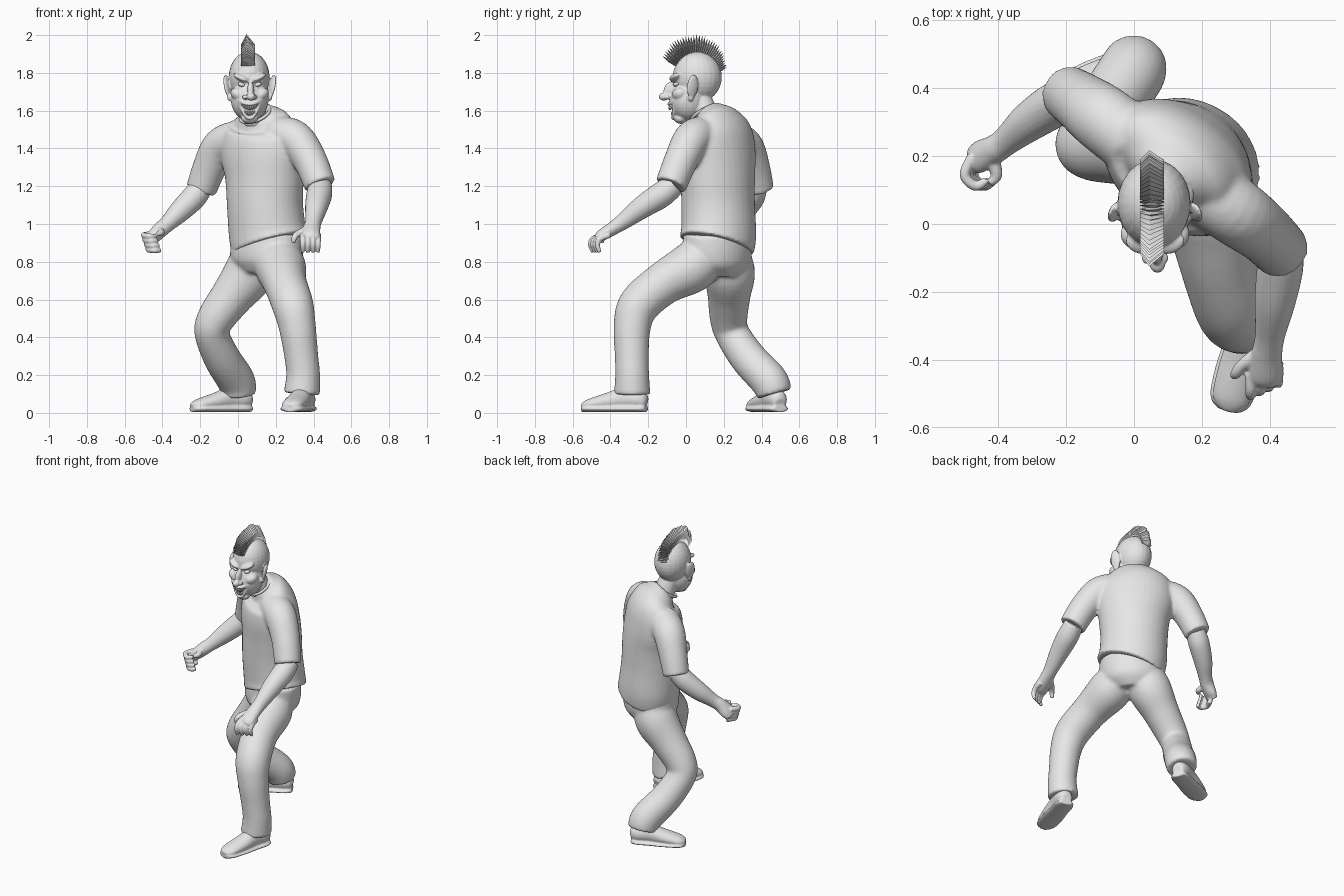
import bpy, bmesh, math, random
from mathutils import Vector, Matrix, Euler

random.seed(4)
if "Cube" in bpy.data.objects:
    bpy.data.objects.remove(bpy.data.objects["Cube"], do_unlink=True)

GREY = (0.8, 0.8, 0.8, 1)
clay = bpy.data.materials.new("plain grey")
clay.use_nodes = True
clay.diffuse_color = GREY
next(n for n in clay.node_tree.nodes if n.type == 'BSDF_PRINCIPLED').inputs["Base Color"].default_value = GREY


def spline(rows, k=6):
    """Smooth curve through the given rows of numbers."""
    rows = [tuple(r) + (r[3],) * (5 - len(r)) for r in rows]
    p = [rows[0]] + rows + [rows[-1]]
    out = []
    for q in zip(p, p[1:], p[2:], p[3:]):
        for j in range(k):
            t = j / k
            out.append([0.5 * (2*b + (c-a)*t + (2*a - 5*b + 4*c - d)*t**2 + (3*b - a - 3*c + d)*t**3)
                        for a, b, c, d in zip(*q)])
    return out + [list(rows[-1])]


def loft(bm, rows, side=(1, 0, 0), n=24):
    """Tube of elliptical rings; each row is x, y, z, radius (and second radius)."""
    rows = spline(rows)
    pos = [Vector(r[:3]) for r in rows]
    rings = []
    for i, r in enumerate(rows):
        t = (pos[min(i + 1, len(pos) - 1)] - pos[max(i - 1, 0)]).normalized()
        u = Vector(side)
        u = (u - t * u.dot(t)).normalized()
        v = t.cross(u)
        rings.append([bm.verts.new(pos[i] + u * r[3] * math.cos(w) + v * r[4] * math.sin(w))
                      for w in (math.tau * k / n for k in range(n))])
    for a, b in zip(rings, rings[1:]):
        for k in range(n):
            bm.faces.new((a[k], a[(k + 1) % n], b[(k + 1) % n], b[k]))
    bm.faces.new(rings[0][::-1])
    bm.faces.new(rings[-1])


def ball(bm, c, r, rot=(0, 0, 0)):
    m = Matrix.Translation(c) @ Euler(rot).to_matrix().to_4x4() @ Matrix.Diagonal((*r, 1))
    bmesh.ops.create_uvsphere(bm, u_segments=24, v_segments=16, radius=1, matrix=m)


def make(name, bm, voxel=0, relax=6, smooth=True):
    """Turn a bmesh into an object, optionally fusing its pieces into one skin."""
    bmesh.ops.recalc_face_normals(bm, faces=bm.faces)
    for f in bm.faces:
        f.smooth = smooth
    me = bpy.data.meshes.new(name)
    bm.to_mesh(me)
    bm.free()
    me.materials.append(clay)
    ob = bpy.data.objects.new(name, me)
    bpy.context.collection.objects.link(ob)
    if voxel:
        m = ob.modifiers.new("fuse", 'REMESH')
        m.mode, m.voxel_size, m.use_smooth_shade = 'VOXEL', voxel, True
        m = ob.modifiers.new("relax", 'SMOOTH')
        m.factor, m.iterations = 0.5, relax


# Shirt: twisted torso with both sleeves
ACROSS = (0.8, -0.6, 0)
bm = bmesh.new()
loft(bm, [(.17, .163, .89, .218, .192), (.156, .173, .955, .214, .19), (.143, .17, 1.1, .21, .186),
          (.14, .168, 1.25, .222, .182), (.13, .166, 1.37, .243, .176), (.125, .165, 1.47, .235, .16),
          (.12, .15, 1.53, .19, .135), (.107, .13, 1.562, .135, .1), (.094, .108, 1.585, .088, .076)], ACROSS, 36)
loft(bm, [(.2, .1, 1.475, .098), (.3, .035, 1.45, .1), (.38, -.025, 1.34, .09), (.435, -.08, 1.205, .084)])
loft(bm, [(0, .24, 1.45, .1), (-.09, .31, 1.41, .1), (-.15, .355, 1.3, .09), (-.195, .385, 1.18, .082)])
make("shirt", bm, .01, 7)

# Collar ring
tilt = Vector((-.33, -.45, .85)).to_track_quat('Z', 'Y').to_euler()
bpy.ops.mesh.primitive_torus_add(major_radius=.082, minor_radius=.009, major_segments=36, minor_segments=10,
                                 location=(.09, .102, 1.582), rotation=tilt)
collar = bpy.context.object
collar.name = "collar"
collar.data.materials.append(clay)
bpy.ops.object.shade_smooth()

# Trousers: pelvis, forward leg and trailing leg
bm = bmesh.new()
loft(bm, [(.158, .165, .95, .2, .165), (.152, .165, .86, .205, .172), (.145, .163, .79, .19, .163),
          (.14, .16, .73, .12, .12)], ACROSS, 36)
loft(bm, [(.2, .1, .84, .12), (.225, .03, .77, .135), (.25, -.12, .685, .115), (.29, -.25, .57, .11),
          (.315, -.285, .45, .098), (.335, -.287, .3, .09), (.345, -.285, .2, .09), (.338, -.285, .1, .097)])
loft(bm, [(.1, .21, .84, .125), (.06, .23, .74, .136), (-.03, .228, .62, .114), (-.117, .226, .5, .1),
          (-.138, .245, .42, .092), (-.085, .33, .29, .097), (-.01, .44, .17, .1), (0, .467, .1, .094)])
make("trousers", bm, .01, 9)


# Shoes: rounded upper fused to a low welted sole
def shoe(name, heel, toe):
    heel, toe = Vector(heel), Vector(toe)
    d = toe - heel
    side = (-d.y, d.x, 0)
    upper = [(0, .05, .028, .03), (.04, .055, .042, .045), (.14, .07, .054, .056), (.35, .075, .055, .06),
             (.6, .06, .061, .046), (.85, .045, .058, .033), (.95, .037, .045, .024), (1, .032, .02, .014)]
    bm = bmesh.new()
    for grow, flat in ((0, False), (.009, True)):
        loft(bm, [(*(heel + d * t).to_2d(), .022 if flat else z, a + grow, .018 if flat else b)
                  for t, z, a, b in upper], side)
    make(name, bm, .006, 2)


shoe("left_shoe", (.37, -.21, 0), (.275, -.55, 0))
shoe("right_shoe", (.065, .5, 0), (-.245, .355, 0))

# Left arm with an open, hanging hand
bm = bmesh.new()
loft(bm, [(.437, -.06, 1.21, .06), (.43, -.13, 1.155, .068), (.415, -.23, 1.09, .06), (.4, -.33, 1.015, .044),
          (.39, -.39, .975, .046, .036), (.385, -.45, .938, .05, .03), (.383, -.47, .92, .04, .02)])
for i in range(4):
    x, y = .343 + .027 * i, .012 * i
    loft(bm, [(x, y - .44, .942, .016), (x, y - .49, .922, .016), (x, y - .505, .89, .014),
              (x, y - .492, .85, .01)], n=12)
loft(bm, [(.37, -.38, .97, .024), (.32, -.415, .95, .018), (.3, -.44, .93, .016), (.293, -.445, .9, .01)], n=12)
make("left_arm", bm, .005, 2)

# Right arm with a curled fist
bm = bmesh.new()
loft(bm, [(-.19, .37, 1.2, .06), (-.235, .35, 1.14, .066), (-.31, .3, 1.065, .058), (-.375, .245, 1, .043),
          (-.41, .22, .97, .042), (-.45, .2, .93, .035, .05), (-.475, .19, .9, .025, .042)])
for i in range(4):
    z, x = .945 - .025 * i, .008 * i
    loft(bm, [(x - .475, .2, z, .016), (x - .498, .145, z - .005, .016), (x - .467, .112, z - .01, .015),
              (x - .435, .128, z - .01, .012)], (0, 0, 1), 12)
loft(bm, [(-.42, .2, .965, .022), (-.405, .145, .955, .018), (-.425, .12, .95, .012)], (0, 0, 1), 12)
make("right_arm", bm, .005, 2)

# Head: skull, jaw, brows, cheeks, nose, ears, neck and lips fused
CX = .062
bm = bmesh.new()
loft(bm, [(.095, .12, 1.54, .066), (.08, .09, 1.62, .064), (.065, .06, 1.68, .062)])
ball(bm, (CX - .003, .06, 1.778), (.108, .13, .135))
ball(bm, (CX, .01, 1.66), (.1, .098, .115))
ball(bm, (CX, -.028, 1.56), (.045, .036, .03))
ball(bm, (CX + .005, -.088, 1.71), (.018, .03, .045), (-.35, 0, 0))
ball(bm, (CX + .007, -.118, 1.674), (.023, .026, .021))
for s in (-1, 1):
    ball(bm, (CX + s * .045, -.055, 1.775), (.046, .032, .017), (0, -s * .4, s * .35))
    ball(bm, (CX + s * .058, -.03, 1.685), (.046, .044, .034), (0, -s * .5, 0))
    ball(bm, (CX + s * .025, -.1, 1.672), (.014, .018, .013))
    ball(bm, (CX + s * .118, .035, 1.728), (.013, .032, .064), (0, s * .2, s * .45))
    ball(bm, (CX + s * .105, .025, 1.67), (.014, .016, .02))
ARC = (-1, -.5, 0, .5, 1)
loft(bm, [(CX + .06 * t, -.092 + .032 * t * t, 1.634 + .022 * t * t, .008) for t in ARC], (0, 1, 0), 12)
loft(bm, [(CX + .06 * t, -.069 + .009 * t * t, 1.56 + .096 * t * t, .009) for t in ARC], (0, 1, 0), 12)
make("head", bm, .005, 3)

# Teeth in two curved rows between the lips
bm = bmesh.new()
for i in range(10):
    t = (i - 4.5) / 5.5
    for y, z, h in ((-.086, 1.615, .013), (-.072, 1.584, .011)):
        ball(bm, (CX + .052 * t, y + .02 * t * t, z + .034 * t * t), (.005, .007, h * (1 - .3 * t * t)))
make("teeth", bm)

# Eyes under the brows
bm = bmesh.new()
for s in (-1, 1):
    ball(bm, (CX + s * .043, -.052, 1.738), (.02, .016, .012), (0, -s * .3, 0))
make("eyes", bm)

# Crest: a fan of thin flat spikes over the skull
bm = bmesh.new()
COUNT = 34
for i in range(COUNT):
    f = i / (COUNT - 1)
    ang = math.radians(147 - 129 * f)
    out = Vector((0, math.cos(ang), math.sin(ang)))
    along = Vector((0, -out.z, out.y))
    tip_r = .212 - .042 * f + .034 * math.sin(math.pi * f) + random.uniform(-.006, .006)
    c = Vector((.053, .05, 1.775))
    rings = []
    for r, w, th in ((.11, .036, .007), (.11 + (tip_r - .11) * .55, .036, .009)):
        rings.append([bm.verts.new(c + out * r + Vector((x * w, 0, 0)) + along * y * th)
                      for x, y in ((1, 0), (0, 1), (-1, 0), (0, -1))])
    tip = bm.verts.new(c + out * tip_r + Vector((-.008, 0, 0)))
    a, b = rings
    for k in range(4):
        j = (k + 1) % 4
        bm.faces.new((a[k], a[j], b[j], b[k]))
        bm.faces.new((b[k], b[j], tip))
make("hair_crest", bm, smooth=False)
